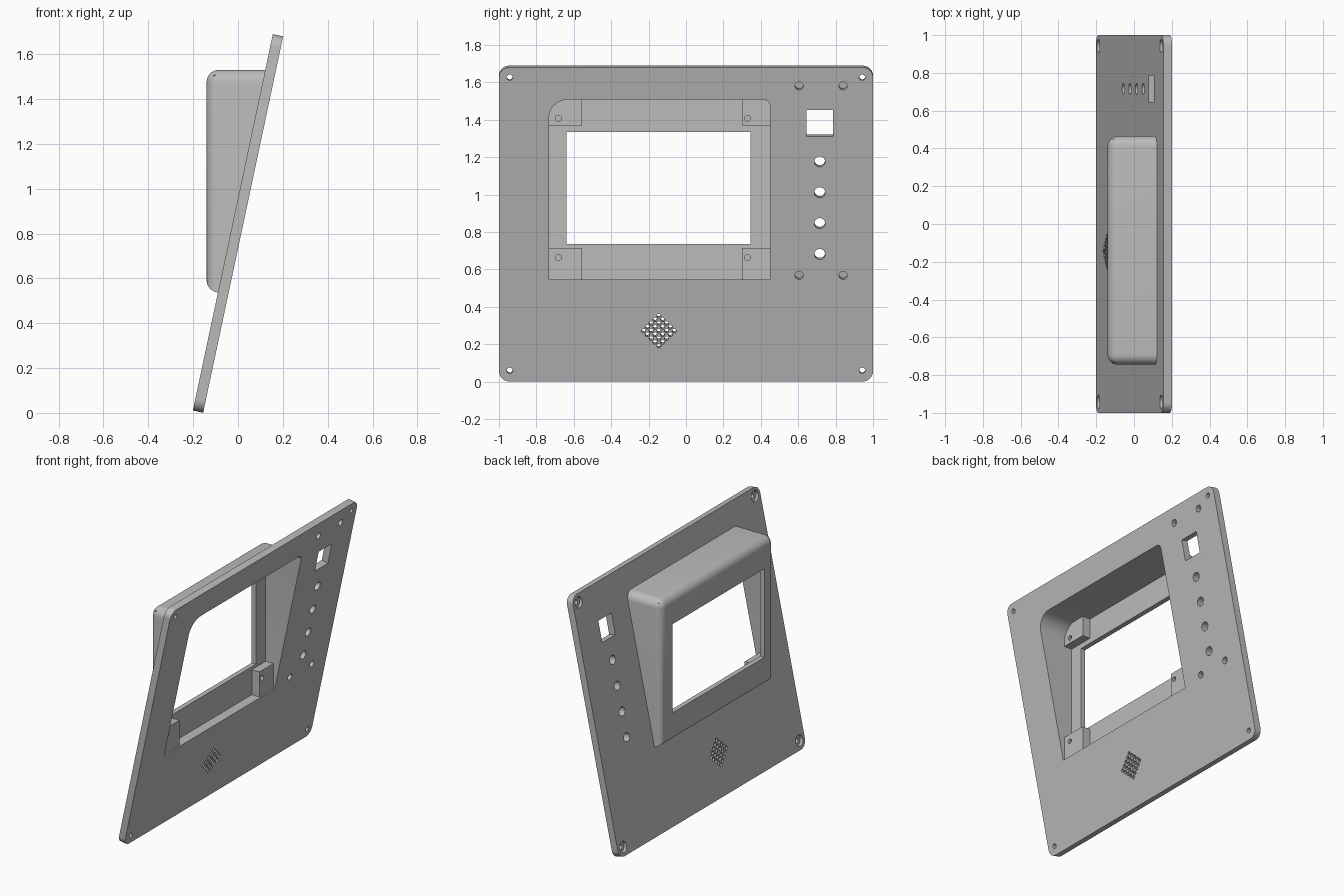
import bpy, bmesh, math
from mathutils import Matrix, Vector

cube = bpy.data.objects.get("Cube")
if cube:
    bpy.data.objects.remove(cube, do_unlink=True)

TILT = math.radians(12)
LENGTH, THICK = 1.716, 0.047
PANEL = Matrix.Translation((0, 0, 0.845)) @ Matrix.Rotation(TILT, 4, 'Y')

grey = bpy.data.materials.new("plain grey")
grey.use_nodes = True
GREY = (0.5, 0.5, 0.5, 1)
grey.diffuse_color = GREY
grey.node_tree.nodes["Principled BSDF"].inputs["Base Color"].default_value = GREY


def add_box(bm, x, y, z, matrix=Matrix()):
    """Box from three (low, high) ranges; returns its edges."""
    centre = Vector([(a + b) / 2 for a, b in (x, y, z)])
    size = [b - a for a, b in (x, y, z)]
    m = matrix @ Matrix.Translation(centre) @ Matrix.Diagonal((*size, 1))
    verts = bmesh.ops.create_cube(bm, size=1, matrix=m)["verts"]
    return list({e for v in verts for e in v.link_edges})


def add_rod(bm, radius, x, y, z, matrix=Matrix(), sides=24):
    """Cylinder running along x between the two ends of the range."""
    m = matrix @ Matrix.Translation(((x[0] + x[1]) / 2, y, z)) @ Matrix.Rotation(math.pi / 2, 4, 'Y')
    bmesh.ops.create_cone(bm, cap_ends=True, segments=sides, radius1=radius,
                          radius2=radius, depth=x[1] - x[0], matrix=m)


def round_edges(bm, edges, radius, segments=8):
    bmesh.ops.bevel(bm, geom=edges, offset=radius, segments=segments,
                    affect='EDGES', profile=0.5)


def along_x(e):
    d = e.verts[0].co - e.verts[1].co
    return abs(d.x) > 0.9 * d.length


def mid(e):
    return (e.verts[0].co + e.verts[1].co) / 2


def finish(bm, name):
    bmesh.ops.recalc_face_normals(bm, faces=bm.faces[:])
    mesh = bpy.data.meshes.new(name)
    bm.to_mesh(mesh)
    bm.free()
    mesh.materials.append(grey)
    ob = bpy.data.objects.new(name, mesh)
    bpy.context.collection.objects.link(ob)
    return ob


def combine(target, tool, operation):
    """Apply a boolean and discard the tool object."""
    tool.hide_render = True
    mod = target.modifiers.new(operation, 'BOOLEAN')
    mod.operation, mod.solver, mod.object = operation, 'EXACT', tool
    bpy.context.view_layer.objects.active = target
    bpy.ops.object.modifier_apply(modifier=mod.name)
    bpy.data.objects.remove(tool, do_unlink=True)


def smooth(ob):
    bpy.ops.object.select_all(action='DESELECT')
    ob.select_set(True)
    bpy.context.view_layer.objects.active = ob
    bpy.ops.object.shade_smooth_by_angle(angle=math.radians(30))


def on_panel(z):
    """Height on the panel's inner face turned into distance along the panel."""
    return z / math.cos(TILT) - LENGTH / 2


# Tilted panel with rounded corners
bm = bmesh.new()
edges = add_box(bm, (-THICK / 2, THICK / 2), (-1, 1), (-LENGTH / 2, LENGTH / 2))
round_edges(bm, [e for e in edges if along_x(e)], 0.055)
bm.transform(PANEL)
panel = finish(bm, "front_panel")

# Screen housing, rounded outside and trimmed to the panel's slope
bm = bmesh.new()
edges = add_box(bm, (-0.14, 0.4), (-0.745, 0.465), (0.537, 1.53))
round_edges(bm, [e for e in edges if mid(e).x < 0.3 and
                 not (along_x(e) and mid(e).z < 1)], 0.055)
bmesh.ops.bisect_plane(bm, geom=bm.verts[:] + bm.edges[:] + bm.faces[:],
                       plane_co=PANEL.translation,
                       plane_no=PANEL.to_3x3() @ Vector((1, 0, 0)), clear_outer=True)
bmesh.ops.holes_fill(bm, edges=[e for e in bm.edges if e.is_boundary])
combine(panel, finish(bm, "screen_housing"), 'UNION')

# Housing cavity: large radius on one top corner, small on the other
Y_IN, Z_IN = (-0.733, 0.449), (0.546, 1.508)
bm = bmesh.new()
edges = add_box(bm, (-0.107, 0.5), Y_IN, Z_IN)
top = [e for e in edges if along_x(e) and mid(e).z > 1]
left = [e for e in top if mid(e).y < 0]
right = [e for e in top if mid(e).y > 0]
round_edges(bm, left, 0.1)
round_edges(bm, right, 0.035)
combine(panel, finish(bm, "cavity_cutter"), 'DIFFERENCE')

# Screen window
bm = bmesh.new()
add_box(bm, (-0.25, -0.06), (-0.64, 0.345), (0.735, 1.335))
combine(panel, finish(bm, "window_cutter"), 'DIFFERENCE')

# Through holes: corner screws, buttons, switch and speaker grille
through = (-0.1, 0.1)
corners = [(y, z) for y in (-0.942, 0.942) for z in (0.058, 1.625)]
bm = bmesh.new()
for y, z in corners:
    add_rod(bm, 0.016, through, y, on_panel(z), PANEL)
for i in range(4):
    add_rod(bm, 0.029, through, 0.715, on_panel(0.68 + 0.165 * i), PANEL)
add_box(bm, through, (0.645, 0.785), (on_panel(1.31), on_panel(1.45)), PANEL)
PITCH = 0.029 / math.sqrt(2)
for i in range(-2, 3):
    for j in range(-2, 3):
        add_rod(bm, 0.0115, through, -0.145 + (i - j) * PITCH,
                on_panel(0.27) + (i + j) * PITCH, PANEL, sides=12)
combine(panel, finish(bm, "hole_cutter"), 'DIFFERENCE')

# Counterbores on the outer face, blind screw holes on the inner face
bm = bmesh.new()
for y, z in corners:
    add_rod(bm, 0.036, (-0.1, -0.003), y, on_panel(z), PANEL)
for y in (0.605, 0.84):
    for z in (0.567, 1.58):
        add_rod(bm, 0.022, (-0.008, 0.1), y, on_panel(z), PANEL)
combine(panel, finish(bm, "pocket_cutter"), 'DIFFERENCE')
smooth(panel)

# Mounting blocks in the cavity corners, each with a blind screw hole
for side, y, hole_y in (("right", (Y_IN[0], -0.555), -0.682),
                        ("left", (0.3, Y_IN[1]), 0.329)):
    for level, z, hole_z in (("lower", (Z_IN[0], 0.715), 0.664),
                             ("upper", (1.37, Z_IN[1]), 1.408)):
        bm = bmesh.new()
        add_box(bm, (-0.11, -0.05), y, z)
        block = finish(bm, f"{level}_{side}_mounting_block")
        bm = bmesh.new()
        add_rod(bm, 0.016, (-0.09, 0), hole_y, hole_z)
        combine(block, finish(bm, "screw_cutter"), 'DIFFERENCE')
        smooth(block)
